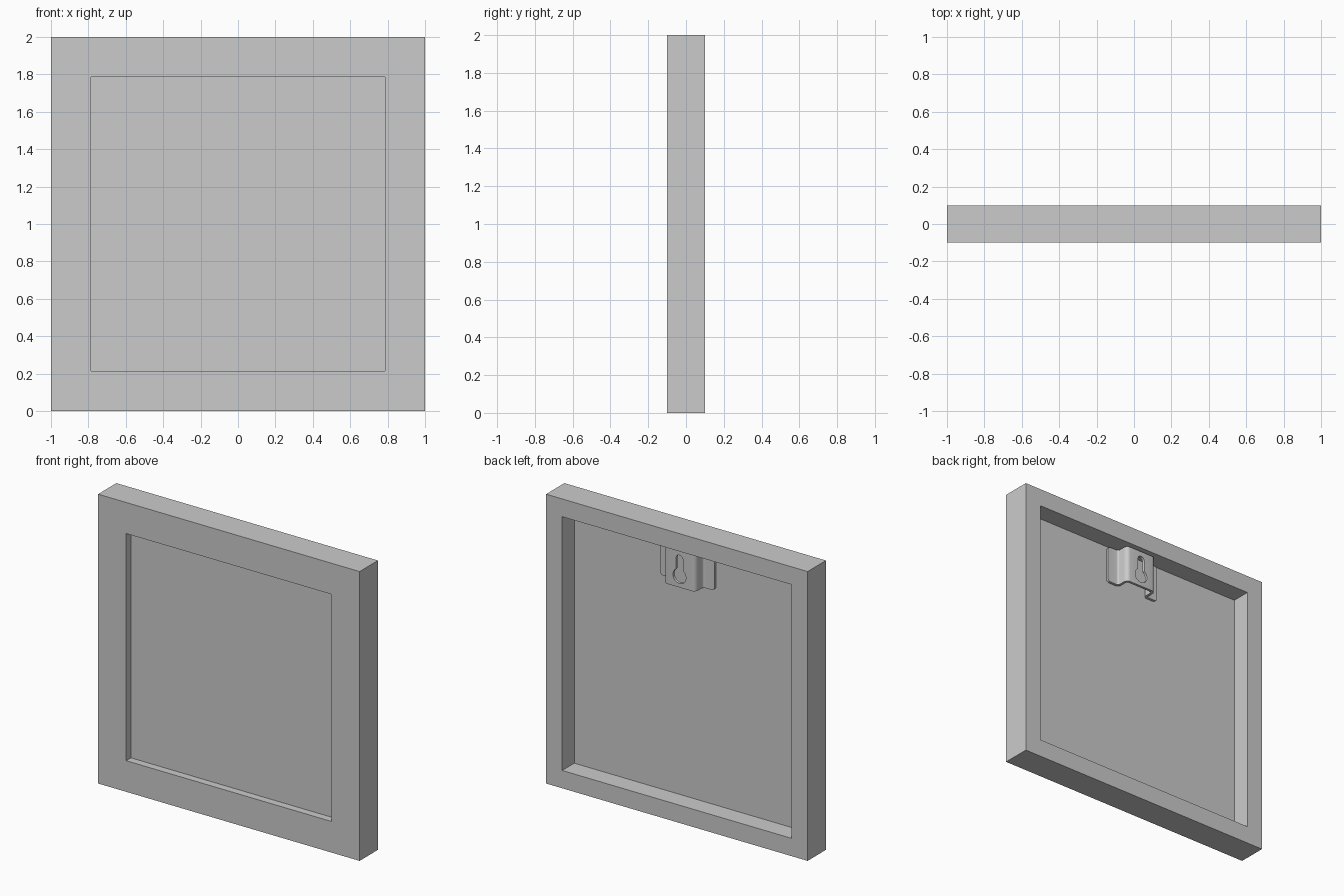
import bpy, bmesh, math
from mathutils import Vector

if "Cube" in bpy.data.objects:
    bpy.data.objects.remove(bpy.data.objects["Cube"])

CZ = 1.0  # height of the frame centre


def make_object(name, bm):
    bmesh.ops.recalc_face_normals(bm, faces=bm.faces)
    mesh = bpy.data.meshes.new(name)
    bm.to_mesh(mesh)
    bm.free()
    ob = bpy.data.objects.new(name, mesh)
    bpy.context.collection.objects.link(ob)
    return ob


def extrude_outline(name, points, offset):
    bm = bmesh.new()
    face = bm.faces.new([bm.verts.new(p) for p in points])
    new = bmesh.ops.extrude_face_region(bm, geom=[face])["geom"]
    bmesh.ops.translate(bm, vec=offset, verts=[v for v in new if isinstance(v, bmesh.types.BMVert)])
    return bm


def thick_path(path, t):
    """Closed outline of a mitred strip of thickness t around an open path."""
    sides = ([], [])
    pts = [Vector(p) for p in path]
    for i, p in enumerate(pts):
        a = (p - pts[i - 1]).normalized() if i else (pts[1] - p).normalized()
        b = (pts[i + 1] - p).normalized() if i < len(pts) - 1 else a
        n = Vector((-a.y - b.y, a.x + b.x)).normalized()
        n *= t / 2 / n.dot(Vector((-a.y, a.x)))
        sides[0].append(p + n)
        sides[1].append(p - n)
    return sides[0] + sides[1][::-1]


# Frame: rebated L profile (half-width, y) swept round a square
profile = [(0.785, -0.1), (1, -0.1), (1, 0.1), (0.877, 0.1), (0.877, -0.048), (0.785, -0.048)]
bm = bmesh.new()
rings = [[bm.verts.new((sx * r, y, CZ + sz * r)) for r, y in profile]
         for sx, sz in ((-1, -1), (1, -1), (1, 1), (-1, 1))]
for i in range(4):
    a, b = rings[i], rings[(i + 1) % 4]
    for j in range(len(profile)):
        k = (j + 1) % len(profile)
        bm.faces.new((a[j], a[k], b[k], b[j]))
make_object("frame", bm)

# Picture panel seated in the rebate
h = 0.877
make_object("picture_panel", extrude_outline(
    "picture_panel", [(-h, -0.048, CZ - h), (h, -0.048, CZ - h), (h, -0.048, CZ + h), (-h, -0.048, CZ + h)],
    (0, 0.016, 0)))

# Hanger: bent metal strip with a hat-shaped section
W, T, Z0, Z1 = 0.208, 0.018, 1.612, 1.87
LOW, HIGH, R = -0.032 + T / 2, 0.072 - T / 2, 0.022
WALL = 0.113


def arc(cx, cy, r, a0, a1, n=5):
    return [(cx + r * math.cos(math.radians(a0 + (a1 - a0) * i / n)),
             cy + r * math.sin(math.radians(a0 + (a1 - a0) * i / n))) for i in range(n + 1)]


left = [(-W, LOW)] + arc(-WALL - R, LOW + R, R, -90, 0) + arc(-WALL + R, HIGH - R, R, 180, 90)
path = left + [(-x, y) for x, y in reversed(left)]
bm = extrude_outline("hanger", [(p.x, p.y, Z0) for p in thick_path(path, T)], (0, 0, Z1 - Z0))
corners = [e for e in bm.edges
           if all(abs(abs(v.co.x) - W) < 1e-4 for v in e.verts)
           and abs(e.verts[0].co.z - e.verts[1].co.z) < 1e-4]
bmesh.ops.bevel(bm, geom=corners, offset=0.022, segments=4, profile=0.5, affect='EDGES')
hanger = make_object("hanger", bm)

# Keyhole cutter: round entry below a narrow slot
S, HR, HZ, TOP = 0.027, 0.05, 1.69, 1.835
half = math.degrees(math.asin(S / HR))
hole = arc(0, HZ, HR, 90 + half, 450 - half, 24) + arc(0, TOP - S, S, 0, 180, 10)
cutter = make_object("keyhole_cutter", extrude_outline("cutter", [(x, 0.02, z) for x, z in hole], (0, 0.1, 0)))
cutter.hide_render = True
cut = hanger.modifiers.new("keyhole", 'BOOLEAN')
cut.operation, cut.object, cut.solver = 'DIFFERENCE', cutter, 'EXACT'
bpy.context.view_layer.objects.active = hanger
hanger.select_set(True)
bpy.ops.object.modifier_apply(modifier=cut.name)
bpy.data.objects.remove(cutter)
bpy.ops.object.shade_smooth_by_angle(angle=math.radians(35))
